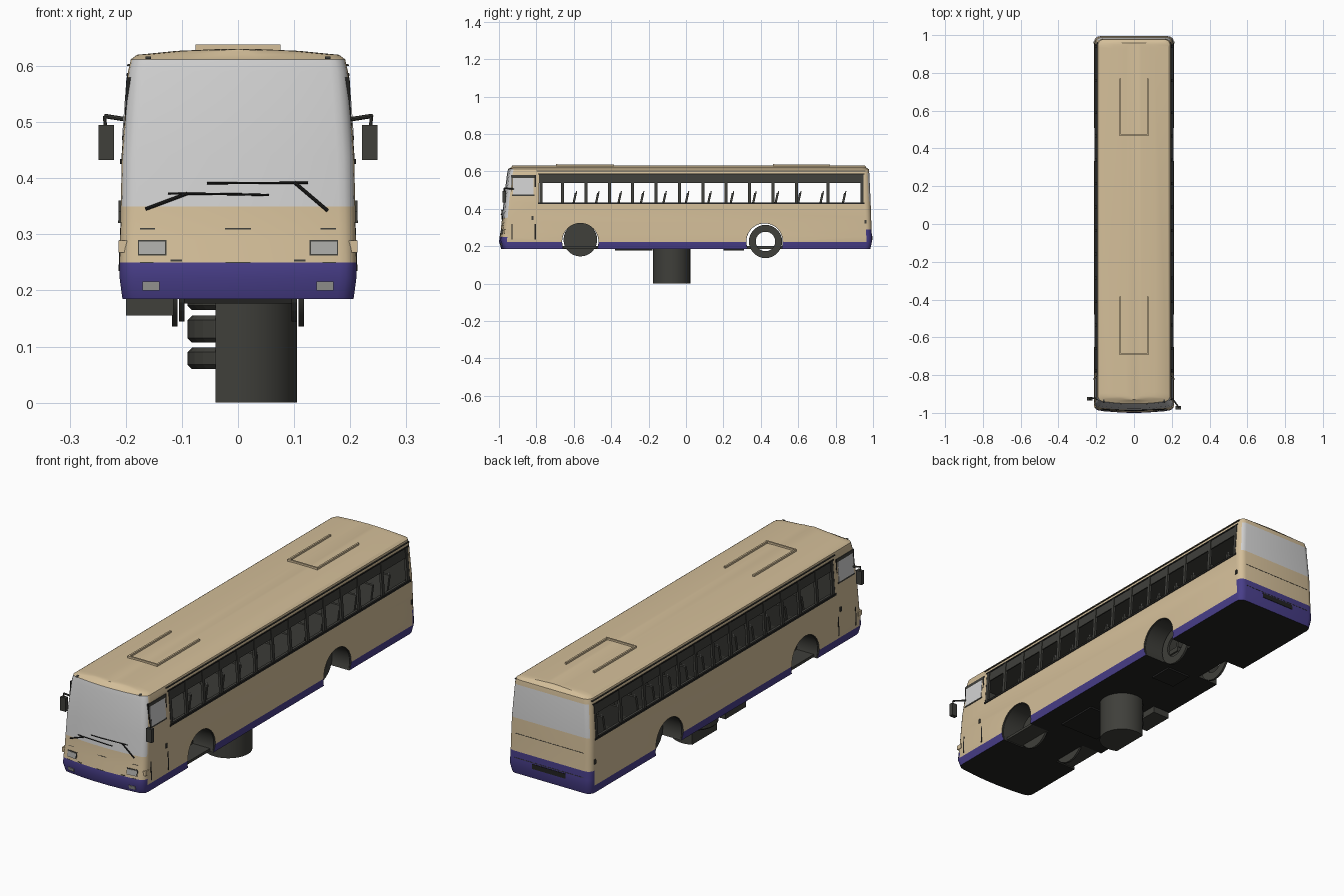
import bpy, bmesh, math
from mathutils import Vector, Matrix

if "Cube" in bpy.data.objects:
    bpy.data.objects.remove(bpy.data.objects["Cube"])


def material(name, rgb):
    m = bpy.data.materials.new(name)
    m.use_nodes = True
    m.diffuse_color = (*rgb, 1)
    m.node_tree.nodes["Principled BSDF"].inputs["Base Color"].default_value = (*rgb, 1)
    return m


CREAM = material("cream_paint", (.66, .52, .32))
PURPLE = material("purple_paint", (.065, .048, .25))
GLASS = material("pale_glass", (.64, .64, .64))
DARK = material("dark_grey", (.05, .05, .043))
BLACK = material("underside_black", (.016, .016, .015))
LAMP = material("lamp_grey", (.4, .4, .38))


def finish(name, bm, mats):
    bmesh.ops.recalc_face_normals(bm, faces=bm.faces)
    me = bpy.data.meshes.new(name)
    bm.to_mesh(me)
    bm.free()
    for m in mats:
        me.materials.append(m)
    ob = bpy.data.objects.new(name, me)
    bpy.context.collection.objects.link(ob)
    return ob


def smooth(ob, angle):
    bpy.ops.object.select_all(action='DESELECT')
    ob.select_set(True)
    bpy.context.view_layer.objects.active = ob
    bpy.ops.object.shade_smooth_by_angle(angle=math.radians(angle))


def hexa(name, pts, mat):
    # Eight corners, inner four then outer four
    bm = bmesh.new()
    v = [bm.verts.new(p) for p in pts]
    bm.faces.new(v[:4])
    bm.faces.new(v[4:])
    for i in range(4):
        j = (i + 1) % 4
        bm.faces.new((v[i], v[j], v[4 + j], v[4 + i]))
    return finish(name, bm, [mat])


def box(name, x0, x1, y0, y1, z0, z1, mat):
    return hexa(name, [(x, y, z) for z in (z0, z1)
                       for x, y in ((x0, y0), (x1, y0), (x1, y1), (x0, y1))], mat)


def rod(name, p, q, r, mat, seg=8):
    p, q = Vector(p), Vector(q)
    d = q - p
    bm = bmesh.new()
    bmesh.ops.create_cone(bm, cap_ends=True, segments=seg, radius1=r, radius2=r, depth=d.length,
                          matrix=Matrix.Translation((p + q) / 2) @ d.to_track_quat('Z', 'Y').to_matrix().to_4x4())
    return finish(name, bm, [mat])


# Body outline at each height: z, half width, front y, back y
LEVELS = [(.185, .206, -.976, .985), (.222, .211, -.988, .994), (.25, .211, -.985, .994),
          (.29, .21, -.978, .992), (.35, .209, -.972, .99), (.44, .207, -.964, .987),
          (.59, .196, -.945, .98), (.612, .191, -.94, .977), (.62, .18, -.925, .965),
          (.627, .11, -.92, .96), (.63, .04, -.918, .958)]


def level(z, k):
    for a, b in zip(LEVELS, LEVELS[1:]):
        if z <= b[0]:
            return a[k] + (b[k] - a[k]) * (z - a[0]) / (b[0] - a[0])
    return LEVELS[-1][k]


def front_y(x, z):
    return level(z, 2) - .012 * max(0, 1 - (x / .18) ** 2)


# Body shell: stacked rounded outlines
R = .03
bm = bmesh.new()
rings = []
for z, w, yf, yb in LEVELS:
    pts = []
    for cx, cy, start in ((w - R, yb - R, 0), (R - w, yb - R, 90), (R - w, yf + R, 180), (w - R, yf + R, 270)):
        for i in range(5):
            a = math.radians(start + i * 22.5)
            pts.append((cx + R * math.cos(a), cy + R * math.sin(a), z))
        if start == 180:
            for t in (-.6, -.2, .2, .6):
                x = t * (w - R)
                pts.append((x, yf - .012 * (1 - t * t), z))
    rings.append([bm.verts.new(p) for p in pts])
n = len(rings[0])
for a, b in zip(rings, rings[1:]):
    for i in range(n):
        bm.faces.new((a[i], a[(i + 1) % n], b[(i + 1) % n], b[i]))
bm.faces.new(rings[0])
bm.faces.new(rings[-1])
bmesh.ops.recalc_face_normals(bm, faces=bm.faces)
for f in bm.faces:
    c, nrm = f.calc_center_median(), f.normal
    if nrm.z < -.9:
        f.material_index = 3
    elif c.z < .222 or (c.z < .25 and c.y < -.93) or (c.z < .29 and c.y > .95):
        f.material_index = 1
    elif (nrm.y < -.3 and .35 < c.z < .612) or (nrm.y > .7 and .44 < c.z < .59):
        f.material_index = 2
body = finish("body_shell", bm, [CREAM, PURPLE, GLASS, BLACK])

# Hollow cabin, window band and wheel arches cut from the shell
FRONT_AXLE, REAR_AXLE = -.565, .42
cutters = [box("cabin_cutter", -.186, .186, -.925, .955, .2, .6, DARK),
           box("window_cutter", -.3, .3, -.785, .95, .43, .585, DARK)]
for s in (-1, 1):
    for y in (FRONT_AXLE, REAR_AXLE):
        cutters.append(rod("arch_cutter", (s * .1, y, .224), (s * .3, y, .224), .1, DARK, 32))
for c in cutters:
    c.hide_render = True
    mod = body.modifiers.new(c.name, 'BOOLEAN')
    mod.operation, mod.solver, mod.object = 'DIFFERENCE', 'EXACT', c
    mod.material_mode = 'TRANSFER'
bpy.context.view_layer.update()
cut_mesh = bpy.data.meshes.new_from_object(body.evaluated_get(bpy.context.evaluated_depsgraph_get()))
body.modifiers.clear()
body.data = cut_mesh
for c in cutters:
    bpy.data.objects.remove(c)
smooth(body, 25)

SQUARE = ((0, 0), (1, 0), (1, 1), (0, 1))


def patch(name, fn, a0, a1, z0, z1, mat, out=.002, deep=-.006):
    # Plate that follows a body surface
    hexa(name, [fn(a0 + (a1 - a0) * u, z0 + (z1 - z0) * v, o) for o in (deep, out) for u, v in SQUARE], mat)


def front(x, z, o):
    return (x, front_y(x, z) - o, z)


def back(x, z, o):
    return (x, level(z, 3) + o, z)


def tube(name, x0, x1, y, r_in, r_out, lo, hi, mat, seg=28):
    # Ring or arch swept about the x axis between two angles
    bm = bmesh.new()
    prof = []
    for i in range(seg + 1):
        a = math.radians(lo + (hi - lo) * i / seg)
        prof.append([bm.verts.new((x, y + r * math.cos(a), .225 + r * math.sin(a)))
                     for x, r in ((x0, r_in), (x1, r_in), (x1, r_out), (x0, r_out))])
    for a, b in zip(prof, prof[1:]):
        for k in range(4):
            bm.faces.new((a[k], a[(k + 1) % 4], b[(k + 1) % 4], b[k]))
    bmesh.ops.remove_doubles(bm, verts=bm.verts, dist=1e-5)
    smooth(finish(name, bm, [mat]), 40)


PILLARS = [-.775] + [-.66 + .125 * i for i in range(11)] + [.76, .94]
for s in (-1, 1):
    def side(y, z, o):
        return (s * (level(z, 1) + o), y, z)

    # Side glazing frames and dark upper panes
    for y in PILLARS:
        patch("window_pillar", side, y - .008, y + .008, .43, .585, DARK, .001, -.01)
    patch("upper_panes", side, -.785, .95, .538, .583, DARK, -.002, -.008)
    patch("window_sill", side, -.79, .955, .425, .434, BLACK, .003)
    patch("window_header", side, -.79, .955, .582, .588, BLACK, .002)
    patch("drip_rail", side, -.8, .96, .6, .604, DARK, .004)

    # Door and cab window
    patch("cab_window", side, -.925, -.815, .475, .565, GLASS)
    patch("cab_window_top", side, -.93, -.81, .565, .58, DARK)
    patch("cab_window_sill", side, -.93, -.81, .468, .475, DARK)
    for y in (-.93, -.806):
        patch("door_seam", side, y - .003, y + .003, .235, .58, BLACK)
    patch("door_handle", side, -.825, -.815, .34, .36, DARK, .004)
    patch("rear_marker", side, .955, .965, .32, .34, DARK, .004)

    # Wheel wells and rear rings
    for y in (FRONT_AXLE, REAR_AXLE):
        tube("wheel_well", s * .1, s * .204, y, .097, .101, -20, 200, DARK)
    rod("front_well_cap", (s * .095, FRONT_AXLE, .235), (s * .105, FRONT_AXLE, .235), .09, DARK, 28)
    box("front_well_step", *sorted((s * .1, s * .19)), FRONT_AXLE - .09, FRONT_AXLE + .09, .188, .2, DARK)
    tube("rear_wheel_ring", s * .108, s * .118, REAR_AXLE + .005, .052, .089, 0, 360, DARK)

    # Front lamps
    patch("headlight_surround", front, s * .127, s * .178, .262, .29, DARK, .002)
    patch("headlight", front, s * .13, s * .176, .265, .287, LAMP, .004)
    patch("fog_lamp", front, s * .14, s * .17, .2, .216, LAMP, .003)
    patch("roof_marker", front, s * .155, s * .165, .613, .617, DARK, .004)
    patch("grille_edge", front, s * .1, s * .12, .252, .255, DARK)
    box("turn_signal", *sorted((s * .185, s * .213)), -.972, -.945, .268, .289, CREAM)

    # Mirrors
    my = -.972 if s > 0 else -.925
    rod("mirror_arm", (s * .2, -.92, .505), (s * .238, my, .511), .004, DARK)
    rod("mirror_stem", (s * .238, my, .511), (s * .236, my, .49), .003, DARK)
    box("mirror_head", *sorted((s * .221, s * .249)), my - .009, my + .009, .433, .495, DARK)

    # Seats
    for i in range(13):
        y = -.62 + .12 * i
        x0, x1 = sorted((s * .06, s * .175))
        hexa("seat_back", [(x, y + k + d, z) for z, d in ((.37, 0), (.485, .025))
                           for x, k in ((x0, 0), (x1, 0), (x1, .012), (x0, .012))], DARK)
        box("seat_cushion", x0, x1, y - .055, y + .01, .35, .372, DARK)
        rod("seat_handle", (s * .168, y + .022, .43), (s * .168, y + .035, .495), .003, LAMP, 6)

# Front trim and wipers
for z in (.25, .31):
    patch("front_seam", front, -.175, 0, z - .001, z + .001, DARK, .001)
    patch("front_seam", front, 0, .175, z - .001, z + .001, DARK, .001)


def wiper_point(x, z):
    return Vector(front(x, z, .007))


for arm, elbow, b0, b1 in (((-.165, .345), (-.09, .373), (-.125, .373), (.055, .37)),
                           ((.16, .342), (.1, .393), (-.055, .391), (.125, .392))):
    rod("wiper_arm", wiper_point(*arm), wiper_point(*elbow), .003, BLACK)
    mid = (0, (b0[1] + b1[1]) / 2)
    rod("wiper_blade", wiper_point(*b0), wiper_point(*mid), .002, BLACK)
    rod("wiper_blade", wiper_point(*mid), wiper_point(*b1), .002, BLACK)

# Rear trim
patch("rear_plate", back, -.085, .085, .232, .254, BLACK)
for z in (.26, .37):
    patch("rear_seam", back, -.175, .175, z - .001, z + .001, DARK, .001)

# Roof hatch ribs, each a U open towards the back
for y0, y1 in ((-.69, -.385), (.47, .77)):
    for x in (-.072, .072):
        box("roof_rib", x - .004, x + .004, y0, y1, .622, .637, CREAM)
    box("roof_cross_rib", -.076, .076, y0 - .004, y0 + .004, .622, .638, CREAM)

# Underfloor drum with flat side, and stacked discs beside it
CX, CY = .005, -.077
bm = bmesh.new()
bmesh.ops.create_cone(bm, cap_ends=True, segments=40, radius1=.1, radius2=.1, depth=.187,
                      matrix=Matrix.Translation((CX, CY, .0935)))
cut = bmesh.ops.bisect_plane(bm, geom=bm.verts[:] + bm.edges[:] + bm.faces[:],
                             plane_co=(-.04, 0, 0), plane_no=(-1, 0, 0), clear_outer=True)
bmesh.ops.holes_fill(bm, edges=[e for e in cut["geom_cut"] if isinstance(e, bmesh.types.BMEdge)])
smooth(finish("underfloor_drum", bm, [DARK]), 30)
for z0, z1 in ((.06, .098), (.107, .155), (.165, .187)):
    bm = bmesh.new()
    bmesh.ops.create_cone(bm, cap_ends=True, segments=24, radius1=.095, radius2=.095, depth=z1 - z0,
                          matrix=Matrix.Translation((CX, CY, (z0 + z1) / 2)))
    rims = [e for e in bm.edges if abs(e.verts[0].co.z - e.verts[1].co.z) < 1e-5]
    bmesh.ops.bevel(bm, geom=rims, offset=.008, segments=1, affect='EDGES')
    finish("stacked_disc", bm, [DARK])

# Underfloor boxes
box("side_locker", -.2, -.115, -.15, 0, .155, .187, DARK)
box("floor_panel", -.1, .1, -.38, -.18, .177, .187, BLACK)
box("axle_panel", -.06, .06, .2, .31, .177, .187, BLACK)
